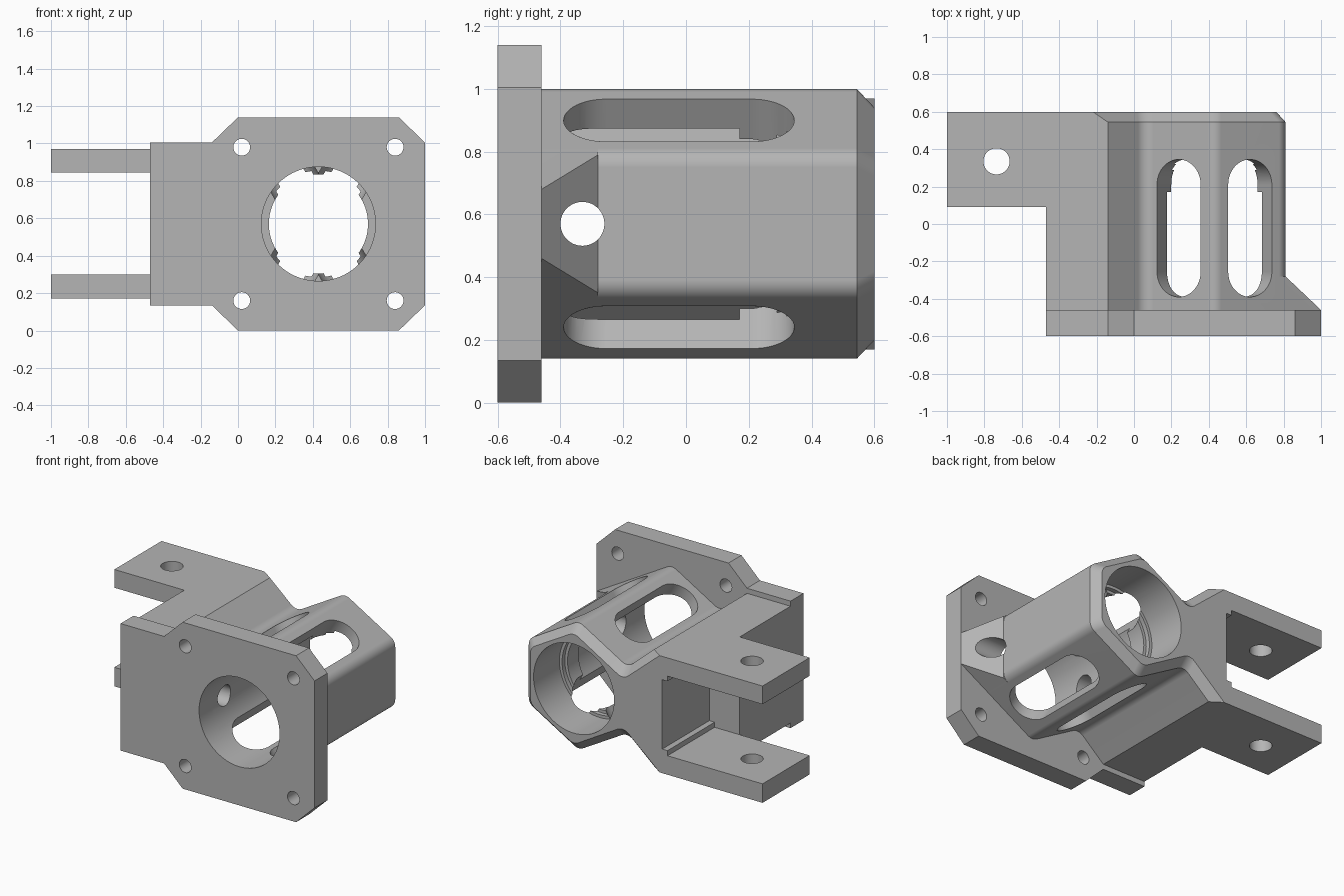
import bpy, bmesh, math
from mathutils import Vector

cube = bpy.data.objects.get("Cube")
if cube:
    bpy.data.objects.remove(cube, do_unlink=True)

CX, CZ = 0.43, 0.57          # bore axis
BACK, PLATE_Y, FRONT = 0.6, -0.46, -0.6

grey = bpy.data.materials.new("machined_grey")
grey.use_nodes = True
grey.diffuse_color = (0.46, 0.46, 0.46, 1)
grey.node_tree.nodes["Principled BSDF"].inputs["Base Color"].default_value = (0.46, 0.46, 0.46, 1)


def finish(bm, name):
    bmesh.ops.recalc_face_normals(bm, faces=bm.faces)
    mesh = bpy.data.meshes.new(name)
    bm.to_mesh(mesh)
    bm.free()
    mesh.materials.append(grey)
    ob = bpy.data.objects.new(name, mesh)
    bpy.context.collection.objects.link(ob)
    return ob


def loft(name, sections):
    """Skin a list of (y, [(x, z), ...]) sections and cap both ends."""
    bm = bmesh.new()
    rings = [[bm.verts.new((x, y, z)) for x, z in pts] for y, pts in sections]
    n = len(rings[0])
    for a, b in zip(rings, rings[1:]):
        for i in range(n):
            j = (i + 1) % n
            bm.faces.new((a[i], a[j], b[j], b[i]))
    bm.faces.new(rings[0])
    bm.faces.new(rings[-1])
    return finish(bm, name)


def hull(name, points):
    bm = bmesh.new()
    for p in points:
        bm.verts.new(p)
    res = bmesh.ops.convex_hull(bm, input=bm.verts)
    junk = [v for v in res["geom_interior"] if isinstance(v, bmesh.types.BMVert)]
    bmesh.ops.delete(bm, geom=junk, context='VERTS')
    bmesh.ops.dissolve_limit(bm, angle_limit=0.01, verts=bm.verts, edges=bm.edges)
    return finish(bm, name)


def box(name, x, y, z):
    return hull(name, [(a, b, c) for a in x for b in y for c in z])


def rod(name, start, end, r, seg=64):
    """Cylinder between two points."""
    start, end = Vector(start), Vector(end)
    axis = end - start
    bm = bmesh.new()
    bmesh.ops.create_cone(bm, cap_ends=True, segments=seg, radius1=r, radius2=r, depth=axis.length)
    bm.transform(axis.to_track_quat('Z', 'Y').to_matrix().to_4x4())
    bmesh.ops.translate(bm, verts=bm.verts, vec=(start + end) / 2)
    return finish(bm, name)


def combine(target, tools, operation='DIFFERENCE', keep=False):
    bpy.context.view_layer.objects.active = target
    for tool in tools:
        mod = target.modifiers.new("boolean", 'BOOLEAN')
        mod.operation, mod.solver, mod.object = operation, 'EXACT', tool
        bpy.ops.object.modifier_apply(modifier=mod.name)
        if not keep:
            bpy.data.objects.remove(tool, do_unlink=True)


def fillet(p, a, b, r, seg=8):
    """Arc that rounds corner p between neighbours a and b."""
    p = Vector(p)
    u, v = (Vector(a) - p).normalized(), (Vector(b) - p).normalized()
    half = u.angle(v) / 2
    centre = p + (u + v).normalized() * (r / math.sin(half))
    t1 = p + u * (r / math.tan(half)) - centre
    t2 = p + v * (r / math.tan(half)) - centre
    sweep = math.pi - 2 * half
    out = []
    for i in range(seg + 1):
        k = i / seg
        d = (t1 * math.sin((1 - k) * sweep) + t2 * math.sin(k * sweep)) / math.sin(sweep)
        out.append(tuple(centre + d))
    return out


def body_profile(upper):
    """Mirror the upper outline about the bore axis; round all but the first two corners."""
    pts = upper + [(x, 2 * CZ - z) for x, z in reversed(upper)]
    n, out = len(pts), []
    for i, p in enumerate(pts):
        if i < 2 or i >= n - 2:
            out.append(p)
        else:
            out += fillet(p, pts[i - 1], pts[(i + 1) % n], 0.07)
    return out


# Body: hexagonal barrel joined to the clamp block, chamfered at the back
full = body_profile([(-1, 0.97), (-0.14, 0.97), (0.06, 0.796), (CX, 1.01), (0.81, 0.79)])
inset = body_profile([(-1, 0.97), (-0.22, 0.97), (0.056, 0.734), (CX, 0.952), (0.76, 0.762)])
body = loft("bearing_housing", [(PLATE_Y, full), (0.545, full), (BACK, inset)])

# Gusset between barrel and flange, following the barrel slopes outward
wedge = []
for x, y in ((0.75, PLATE_Y), (1.0, PLATE_Y), (0.81, -0.28), (0.75, -0.28)):
    h = 0.22 - (x - 0.81) * math.tan(math.radians(30))
    wedge += [(x, y, CZ + h), (x, y, CZ - h)]
combine(body, [hull("gusset", wedge)], 'UNION')

# Clear the space around and between the two mounting arms
combine(body, [
    box("arm_relief", (-1.2, -0.47), (-0.7, 0.09), (-0.2, 1.4)),
    box("arm_gap", (-1.2, -0.28), (0.09, 0.8), (0.3, 0.845)),
    box("gap_channel", (-0.5, -0.24), (0.09, 0.8), (0.335, 0.81)),
])

# Front flange plate with clipped corners
upper = [(-0.47, 1.005), (-0.14, 1.005), (0, 1.14), (0.86, 1.14), (1, 1.005)]
outline = upper + [(x, 1.14 - z) for x, z in reversed(upper)]
flange = loft("front_flange", [(FRONT, outline), (PLATE_Y, outline)])
combine(flange, [rod("screw_hole", (x, -0.8, z), (x, -0.3, z), 0.045, 32)
                 for x in (0.02, 0.84) for z in (0.16, 0.98)])

# Stepped bore with a retaining lip
combine(flange, [rod("flange_bore", (CX, -0.9, CZ), (CX, 0.0, CZ), 0.305, 96)])
combine(body, [rod("bore", (CX, y0, CZ), (CX, y1, CZ), r, 96) for y0, y1, r in (
    (-0.9, 0.17, 0.305), (0.0, 0.5, 0.265), (0.29, 0.55, 0.285), (0.32, 0.9, 0.305))])

# Four rounded slots through the sloping barrel faces
for angle in (60, 120, 240, 300):
    a = math.radians(angle)
    out = Vector((math.cos(a), 0, math.sin(a)))
    side = Vector((-math.sin(a), 0, math.cos(a)))
    pts = []
    for y, start in ((0.21, 0), (-0.255, math.pi)):
        for i in range(25):
            t = start + math.pi * i / 24
            rim = side * 0.135 * math.cos(t) + Vector((0, y + 0.135 * math.sin(t), 0))
            pts += [Vector((CX, 0, CZ)) + rim + out * d for d in (0.15, 0.6)]
    combine(body, [hull("barrel_slot", pts)])

# Cross hole through the gusset and block, and pin hole through the arms
combine(body, [
    rod("cross_hole", (-1.2, -0.33, CZ), (1.2, -0.33, CZ), 0.07, 48),
    rod("arm_pin_hole", (-0.735, 0.335, -0.2), (-0.735, 0.335, 1.4), 0.07, 48),
])

# Smooth the curved surfaces while keeping machined edges crisp
for ob in (body, flange):
    bpy.ops.object.select_all(action='DESELECT')
    ob.select_set(True)
    bpy.context.view_layer.objects.active = ob
    bpy.ops.object.shade_smooth_by_angle(angle=math.radians(25))
    weighted = ob.modifiers.new("weighted_normals", 'WEIGHTED_NORMAL')
    weighted.keep_sharp = True
